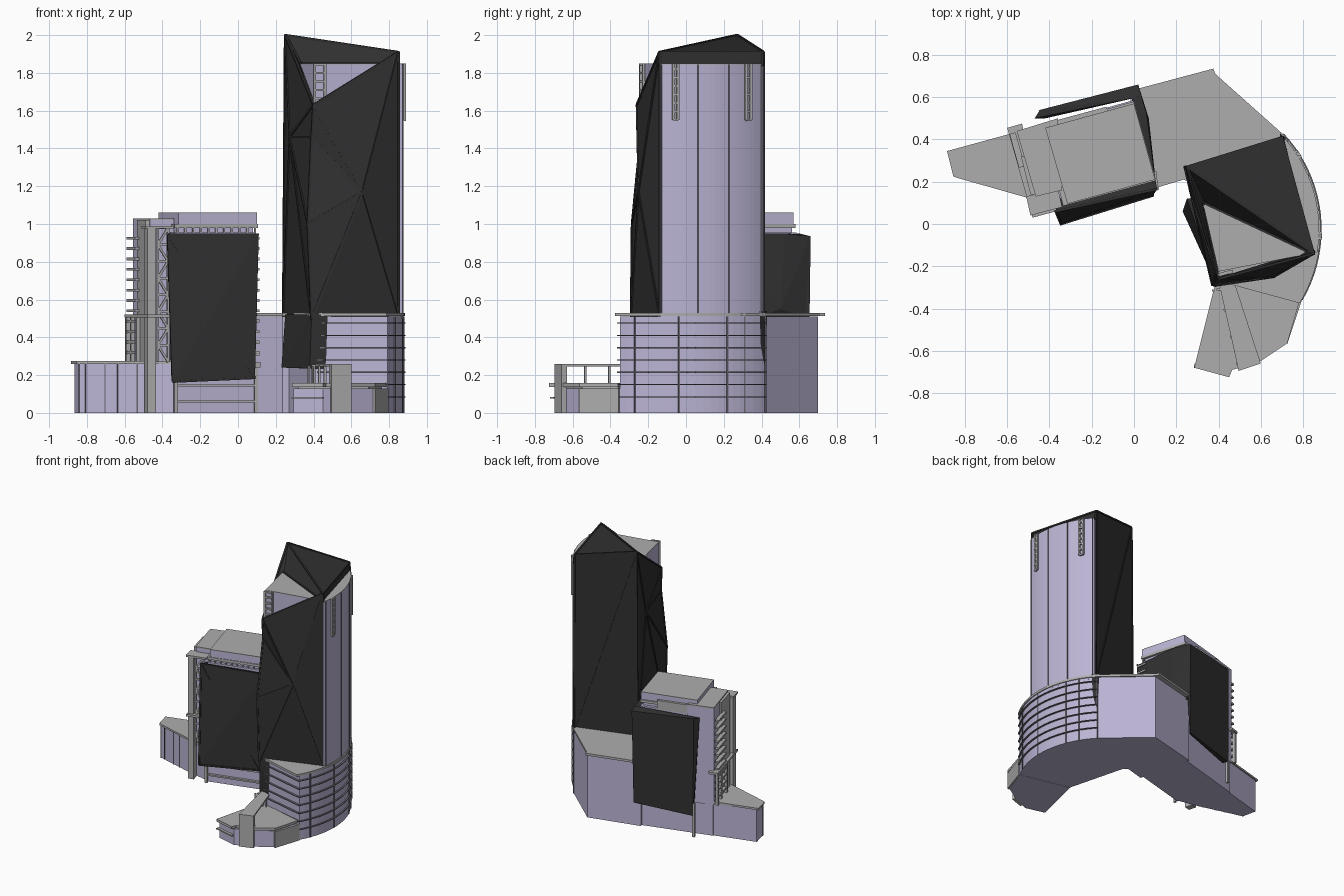
import bpy, bmesh, math
from mathutils import Vector, Matrix


def material(name, rgb):
    m = bpy.data.materials.new(name)
    m.diffuse_color = (*rgb, 1)
    return m


GLASS = material("mauve_glass", (0.50, 0.46, 0.66))
DARK = material("dark_cladding", (0.03, 0.03, 0.03))
GREY = material("grey_metal", (0.42, 0.42, 0.42))
LINE = material("dark_fins", (0.16, 0.15, 0.18))


def finish(bm, name, mat):
    bmesh.ops.recalc_face_normals(bm, faces=bm.faces[:])
    me = bpy.data.meshes.new(name)
    bm.to_mesh(me)
    bm.free()
    ob = bpy.data.objects.new(name, me)
    bpy.context.collection.objects.link(ob)
    me.materials.append(mat)
    return ob


def prism(name, pts, z0, z1, mat):
    bm = bmesh.new()
    lo = [bm.verts.new((x, y, z0)) for x, y in pts]
    hi = [bm.verts.new((x, y, z1)) for x, y in pts]
    bm.faces.new(lo)
    bm.faces.new(hi)
    for i in range(len(pts)):
        j = (i + 1) % len(pts)
        bm.faces.new((lo[i], lo[j], hi[j], hi[i]))
    return finish(bm, name, mat)


def hull(name, pts, mat):
    bm = bmesh.new()
    for p in pts:
        bm.verts.new(p)
    r = bmesh.ops.convex_hull(bm, input=bm.verts[:])
    bmesh.ops.dissolve_limit(bm, angle_limit=0.01, verts=bm.verts[:], edges=bm.edges[:])
    return finish(bm, name, mat)


def beams(name, segs, w, h, mat):
    """Rectangular bars between pairs of 3D points, joined in one object."""
    bm = bmesh.new()
    for a, b in segs:
        a, b = Vector(a), Vector(b)
        d = b - a
        x = d.normalized()
        side = Vector((-x.y, x.x, 0)) if abs(x.z) < 0.99 else Vector((-0.26, 0.966, 0))
        side.normalize()
        up = x.cross(side)
        m = Matrix((x * d.length, side * w, up * h)).transposed().to_4x4()
        m.translation = (a + b) / 2
        bmesh.ops.create_cube(bm, size=1, matrix=m)
    return finish(bm, name, mat)


def path(pts, z):
    return [((*p, z), (*q, z)) for p, q in zip(pts, pts[1:])]


def arc(a0, a1, r=0.653, n=20):
    return [(0.223 + r * math.cos(math.radians(a0 + (a1 - a0) * i / n)),
             -0.026 + r * math.sin(math.radians(a0 + (a1 - a0) * i / n))) for i in range(n + 1)]


def along(p, q, t):
    return (p[0] + (q[0] - p[0]) * t, p[1] + (q[1] - p[1]) * t)


# curved podium with roof slab and sun fins
podium = [(0.09, 0.18), (0.235, 0.22), (0.27, 0.2), (0.39, -0.255)] + arc(-29.7, 43.1) + [(0.385, 0.70), (-0.02, 0.60)]
prism("podium", podium, 0, 0.51, GLASS)
slab = [(0.1, 0.17), (0.235, 0.21), (0.26, 0.2), (0.38, -0.265), (0.785, -0.375)] + arc(-29, 43.1, 0.66) + \
       [(0.385, 0.71), (0.375, 0.735), (-0.02, 0.63)]
prism("podium_roof", slab, 0.512, 0.53, GREY)
fin_path = [(0.42, -0.265), (0.79, -0.357)] + arc(-29.7, 43.1, 0.656)
segs = []
for i in range(7):
    segs += path(fin_path, 0.085 + 0.065 * i)
beams("podium_fins", segs, 0.018, 0.006, LINE)
ribs = [arc(a, a + 1, 0.654, 1)[0] for a in (-22, -1, 22, 31, 43)]
beams("podium_mullions", [((*p, 0), (*p, 0.51)) for p in ribs], 0.008, 0.008, LINE)

# tall tower: glass core with curved east side
core = [(0.29, 0.255), (0.40, -0.225)] + arc(-9.5, 41.3)
prism("tall_tower_core", core, 0.5, 1.845, GLASS)
prism("tall_tower_roof", core, 1.843, 1.85, GREY)
ribs = [arc(a, a + 1, 0.654, 1)[0] for a in (-9, 8, 23, 40)]
beams("tower_mullions", [((*p, 0.53), (*p, 1.845)) for p in ribs], 0.007, 0.007, LINE)

# service ladders on the tall tower
rails, rungs = [], []
sites = [(arc(-3.5, -1.5, 0.659, 1), 1.55), (arc(31.5, 34, 0.659, 1), 1.55),
         (((0.405, -0.24), (0.46, -0.225)), 1.62)]
for (p, q), z0 in sites:
    rails += [((*p, z0), (*p, 1.85)), ((*q, z0), (*q, 1.85))]
    rungs += [((*p, z0 + 0.045 * k), (*q, z0 + 0.045 * k)) for k in range(int((1.85 - z0) / 0.045) + 1)]
beams("ladder_rails", rails, 0.014, 0.014, GREY)
beams("ladder_rungs", rungs, 0.016, 0.012, GREY)

# faceted dark shell around the tall tower
V = [(.25, .27, 2.0), (.70, .41, 1.91), (.85, -.14, 1.91), (.40, -.26, 1.63), (.33, .10, 1.85),
     (.82, -.13, 1.85), (.24, .27, .5), (.705, .41, .5), (.85, -.14, .52), (.39, -.29, .5),
     (.39, -.24, 1.46), (.37, -.285, 1.0), (.66, -.25, 1.17), (.275, .12, 1.46), (.85, -.13, 1.84), (.71, .405, 1.84)]
F = [(0, 1, 2), (0, 2, 5, 4), (0, 4, 3), (5, 2, 3), (3, 2, 12), (3, 12, 10), (10, 12, 11), (11, 12, 9),
     (9, 12, 8), (8, 12, 2), (0, 3, 13), (3, 10, 13), (10, 11, 13), (11, 9, 13), (9, 6, 13), (6, 0, 13),
     (0, 1, 7), (0, 7, 6), (1, 2, 14, 15)]
bm = bmesh.new()
vs = [bm.verts.new(v) for v in V]
for f in F:
    bm.faces.new([vs[i] for i in f])
edges = {tuple(sorted((f[i], f[(i + 1) % len(f)]))) for f in F for i in range(len(f))}
finish(bm, "tall_tower_shell", DARK)
beams("shell_ribs", [(V[a], V[b]) for a, b in sorted(edges)], 0.012, 0.012, DARK)
hull("shell_front_tail", [(.25, .12, .52), (.39, -.29, .52), (.50, -.27, .52), (.31, .12, .52),
                          (.23, .06, .24), (.38, -.27, .235), (.48, -.27, .23), (.3, .06, .24)], DARK)
hull("shell_back_spike", [(.69, .40, .54), (.73, .39, .54), (.69, .43, .54), (.70, .42, .23), (.715, .40, .23)], DARK)

# short tower: stepped glass block with penthouse
body = [(-0.545, 0.435), (-0.46, 0.125), (-0.36, 0.15), (-0.335, 0.09), (0.09, 0.205), (-0.005, 0.585)]
prism("short_tower_body", body, 0, 0.955, GLASS)
prism("short_tower_setback", [(-0.42, 0.44), (-0.32, 0.12), (0.08, 0.22), (-0.01, 0.56)], 0.95, 0.985, GLASS)
prism("short_tower_cornice", [(-0.43, 0.46), (-0.335, 0.085), (0.105, 0.205), (0.0, 0.58)], 0.98, 1.0, GREY)
pent = [(-0.42, 0.455), (-0.315, 0.095), (0.10, 0.21), (0.0, 0.57)]
prism("penthouse", pent, 1.0, 1.055, GLASS)
prism("penthouse_roof", pent, 1.053, 1.06, GREY)
west = [(-0.555, 0.44), (-0.465, 0.13), (-0.34, 0.16), (-0.36, 0.5)]
prism("west_block", west, 0.25, 1.02, GLASS)
prism("west_block_roof", west, 1.018, 1.03, GREY)
prism("back_block", [(-0.42, 0.43), (-0.4, 0.482), (-0.13, 0.555), (-0.1, 0.45)], 0.95, 1.02, GREY)
posts = [along((-0.32, 0.1), (0.09, 0.21), i / 10) for i in range(11)]
beams("cornice_posts", [((*p, 0.94), (*p, 0.985)) for p in posts], 0.01, 0.01, GREY)

# dark leaning screens on the front, back and east of the short tower
hull("front_screen", [(-.345, 0, .165), (.09, .135, .185), (-.35, .12, .165), (.09, .21, .185),
                      (-.37, .06, .945), (.11, .165, .945), (-.365, .13, .935), (.10, .21, .935)], DARK)
hull("back_screen", [(-.42, .50, .17), (0, .63, .20), (-.44, .54, .17), (.01, .65, .20),
                     (-.47, .50, .95), (.02, .60, .95), (-.445, .54, .95), (.02, .66, .935)], DARK)
hull("east_screen", [(.01, .64, .5), (.09, .21, .45), (-.02, .55, .5), (.07, .22, .45), (.07, .5, .55),
                     (.02, .66, .935), (.06, .52, .95), (.105, .18, .945), (-.02, .55, .95), (.08, .2, .945)], DARK)
beams("screen_ribs", [((-.37, .06, .945), (.09, .135, .185)), ((-.37, .06, .945), (.11, .165, .945)),
                      ((-.345, 0, .165), (.09, .135, .185)), ((-.37, .06, .945), (-.345, 0, .165))], 0.012, 0.012, DARK)

# balcony fins on both ends of the short tower
fins = []
for i in range(12):
    z = 0.32 + 0.055 * i
    fins += [((-.575, .43, z), (-.53, .27, z)), ((.10, .17, z), (.09, .25, z))]
beams("balcony_fins", fins, 0.03, 0.014, GREY)
beams("base_fins", path([(-.335, .08), (.09, .195)], .06) + path([(-.335, .08), (.09, .195)], .145), 0.02, 0.012, GREY)
beams("east_fins", [((.05, .165, .25 + .06 * i), (.11, .18, .25 + .06 * i)) for i in range(5)], 0.03, 0.012, GREY)

# lift column, braced frame and mid-height platform on the west corner
prism("lift_column", [(-.48, .05), (-.435, .06), (-.45, .12), (-.495, .11)], 0, 0.985, GREY)
prism("west_pier", [(-.535, .32), (-.49, .14), (-.46, .14), (-.5, .32)], 0.26, 1.02, GREY)
a, b = (-.425, .075), (-.37, .09)
frame = [((*a, .27), (*a, .98)), ((*b, .27), (*b, .98))]
for i in range(8):
    z0, z1 = 0.27 + i * 0.0887, 0.27 + (i + 1) * 0.0887
    p, q = (a, b) if i % 2 else (b, a)
    frame += [((*p, z0), (*q, z1)), ((*a, z1), (*b, z1))]
beams("braced_frame", frame, 0.012, 0.012, GREY)
prism("top_frame_slab", [(-.49, .04), (-.34, .08), (-.36, .17), (-.51, .13)], 0.975, 0.99, GREY)
prism("mid_platform", [(-.6, .455), (-.48, .03), (-.35, .065), (-.37, .16), (-.45, .14), (-.53, .475)], 0.505, 0.522, GREY)
beams("platform_posts", [((*p, .26), (*p, .51)) for p in ((-.585, .44), (-.56, .36), (-.53, .25))], 0.02, 0.02, GREY)
beams("base_posts", [((*p, 0), (*p, .27)) for p in ((-.33, .07), (.095, .19), (-.44, .53))], 0.018, 0.018, GREY)

# low west wing
wing = [(-.865, .34), (-.84, .23), (-.5, .135), (-.33, .1), (-.3, .5), (-.45, .455)]
prism("west_wing", wing, 0, 0.26, GLASS)
prism("west_wing_roof", [(-.885, .345), (-.855, .225), (-.825, .215), (-.49, .12), (-.34, .1), (-.3, .5), (-.5, .45)],
      0.26, 0.275, GREY)
beams("wing_mullions", [((*p, 0), (*p, .26)) for p in [along((-.84, .228), (-.5, .133), t) for t in (0, .1, .4, .6, .9)]],
      0.006, 0.006, LINE)
prism("entrance_canopy", [(.06, .15), (.12, .165), (.1, .22), (.05, .2)], 0.24, 0.27, GREY)

# front terrace with rim, canopy, front wall and rails
terrace = [(.39, -.26), (.295, -.655), (.45, -.695), (.58, -.64), (.715, -.555), (.785, -.35)]
prism("terrace", terrace, 0, 0.13, GLASS)
prism("terrace_deck", [(.39, -.26), (.285, -.68), (.45, -.725), (.465, -.69), (.59, -.655), (.725, -.565), (.785, -.36)],
      0.138, 0.158, GREY)
prism("terrace_core", [(.4, -.3), (.32, -.63), (.69, -.55), (.76, -.36)], 0.12, 0.14, GREY)
beams("terrace_side_wall", [((.72, -.565, .065), (.79, -.355, .065))], 0.012, 0.13, GREY)
beams("terrace_fins", path([(.285, -.67), (.45, -.71)], .08), 0.02, 0.01, GREY)
prism("canopy_slab", [(.40, -.27), (.48, -.29), (.60, -.66), (.495, -.695)], 0.245, 0.258, GREY)
prism("canopy_front_wall", [(.495, -.695), (.60, -.66), (.59, -.63), (.487, -.663)], 0, 0.255, GREY)
rail = [along((.40, -.28), (.49, -.66), i / 3) for i in range(4)]
beams("canopy_posts", [((*p, .15), (*p, .25)) for p in rail], 0.012, 0.012, GREY)
screen = [along((.29, -.33), (.46, -.30), i / 6) for i in range(7)]
beams("terrace_screen", [((*p, .15), (*p, .25)) for p in screen[3:]] + path([(.39, -.31), (.46, -.30)], .25), 0.01, 0.01, GREY)
